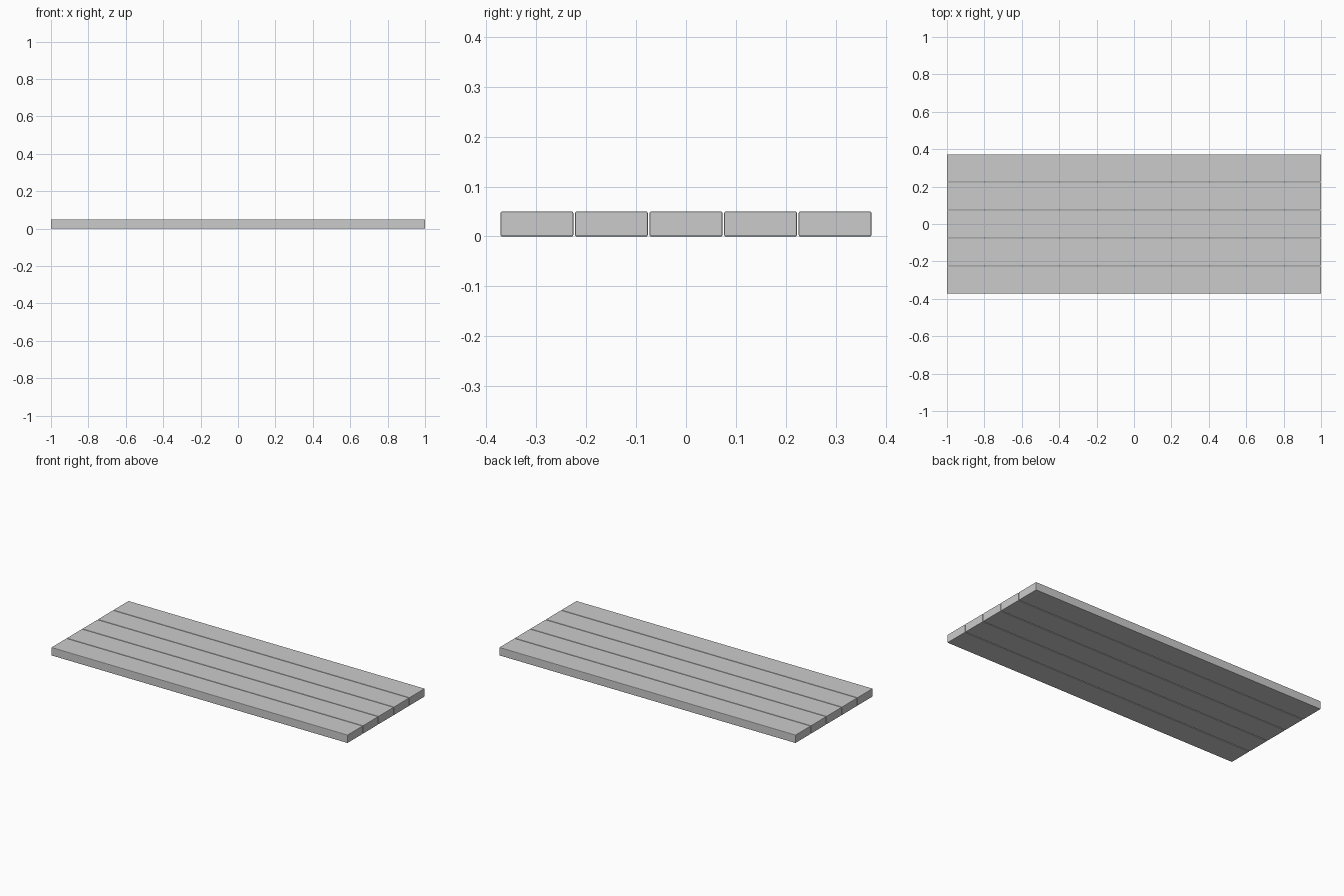
import bpy

if "Cube" in bpy.data.objects:
    bpy.data.objects.remove(bpy.data.objects["Cube"])

LENGTH, WIDTH, HEIGHT = 2.0, 0.146, 0.05
PITCH = 0.1495
COUNT = 5


def plank(index):
    # One long board with slightly eased edges
    y = (index - (COUNT - 1) / 2) * PITCH
    bpy.ops.mesh.primitive_cube_add(size=1, location=(0, y, HEIGHT / 2))
    ob = bpy.context.object
    ob.name = f"plank_{index + 1}"
    ob.scale = (LENGTH, WIDTH, HEIGHT)
    bpy.ops.object.transform_apply(location=False, rotation=False, scale=True)
    bevel = ob.modifiers.new("eased_edges", 'BEVEL')
    bevel.width = 0.003
    bevel.segments = 2
    return ob


# Row of boards separated by narrow gaps
for i in range(COUNT):
    plank(i)
